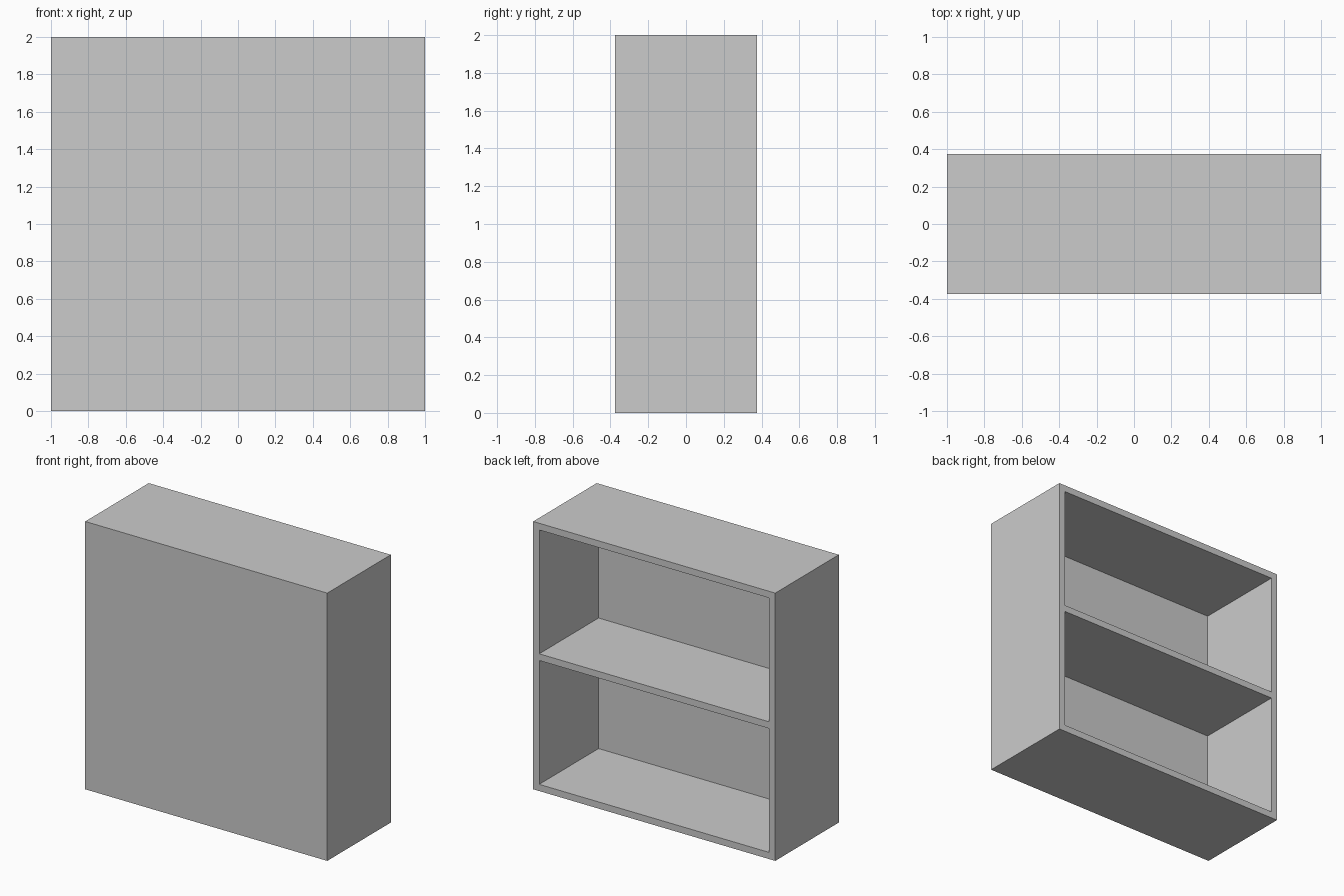
import bpy

if "Cube" in bpy.data.objects:
    bpy.data.objects.remove(bpy.data.objects["Cube"])

W, D, H, T = 2.0, 0.75, 2.0, 0.05   # width, depth, height, board thickness


def box(name, size, centre):
    bpy.ops.mesh.primitive_cube_add(size=1, location=centre)
    ob = bpy.context.object
    ob.name = name
    ob.scale = size
    bpy.ops.object.transform_apply(location=True, rotation=False, scale=True)
    return ob


# Outer carcass, closed at the front (-y)
cabinet = box("shelf_cabinet", (W, D, H), (0, 0, H / 2))

# Two equal compartments opened from the back (+y), leaving a middle shelf
bay_h = (H - 3 * T) / 2
over = 0.1                           # cutter overshoot past the open side
for i, name in enumerate(("lower_bay_cutter", "upper_bay_cutter")):
    z = T + bay_h / 2 + i * (bay_h + T)
    cutter = box(name, (W - 2 * T, D - T + over, bay_h), (0, (T + over) / 2, z))
    cutter.hide_render = True
    cutter.display_type = 'WIRE'
    mod = cabinet.modifiers.new(name, 'BOOLEAN')
    mod.operation = 'DIFFERENCE'
    mod.solver = 'EXACT'
    mod.object = cutter
